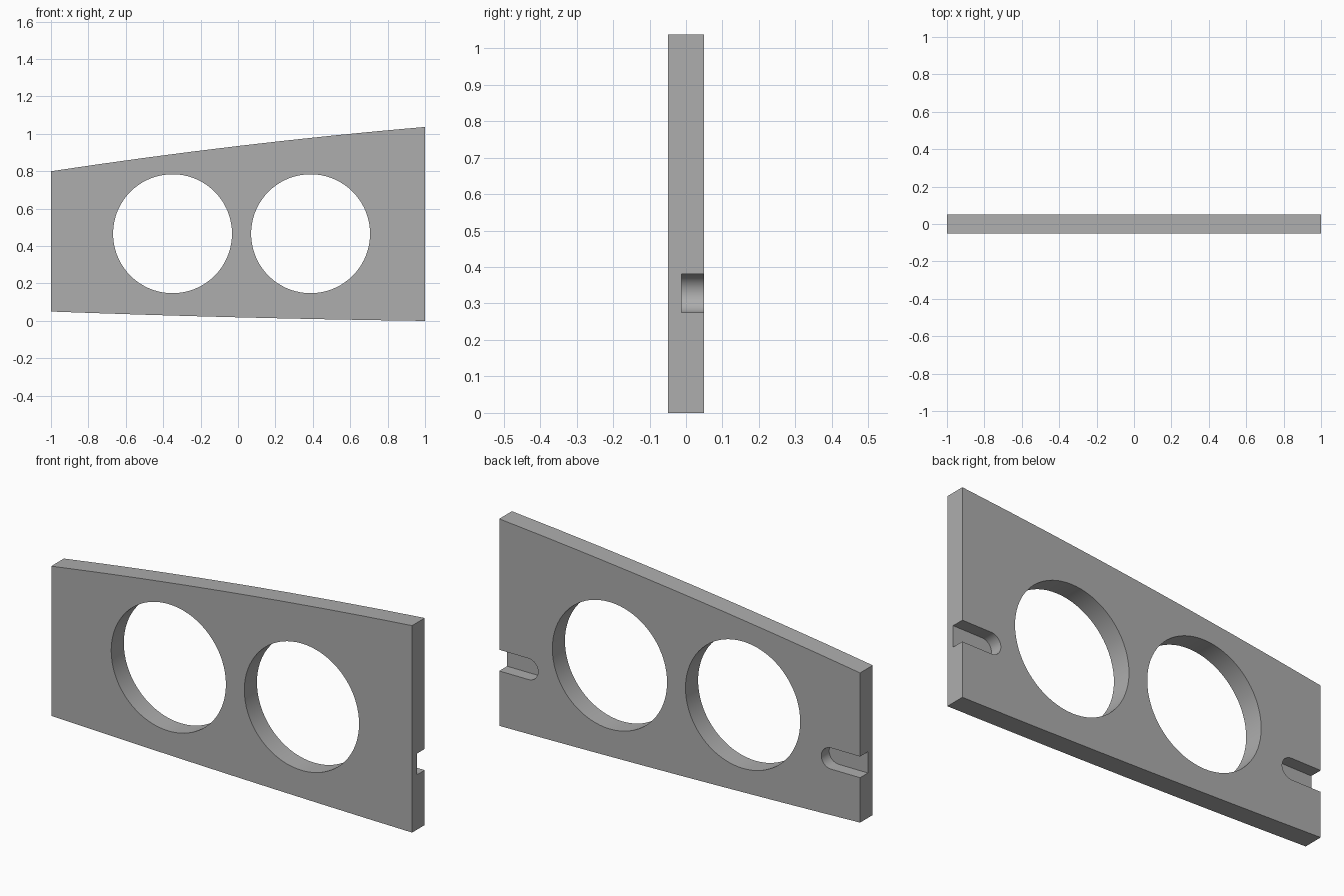
import bpy, bmesh, math

cube = bpy.data.objects.get("Cube")
if cube:
    bpy.data.objects.remove(cube, do_unlink=True)

HALF = 0.05          # half the plate thickness
HOLE_R = 0.318
SLOT_R = 0.053
SLOT_Z = 0.328
STEPS = 8

grey = bpy.data.materials.new("plain grey")
grey.use_nodes = True
colour = (0.42, 0.42, 0.42, 1)
grey.diffuse_color = colour
grey.node_tree.nodes["Principled BSDF"].inputs["Base Color"].default_value = colour


def prism(name, outline, y0, y1):
    """Extrude an (x, z) outline from y0 to y1."""
    bm = bmesh.new()
    face = bm.faces.new([bm.verts.new((x, y0, z)) for x, z in outline])
    new = bmesh.ops.extrude_face_region(bm, geom=[face])["geom"]
    moved = [v for v in new if isinstance(v, bmesh.types.BMVert)]
    bmesh.ops.translate(bm, verts=moved, vec=(0, y1 - y0, 0))
    bmesh.ops.recalc_face_normals(bm, faces=bm.faces)
    mesh = bpy.data.meshes.new(name)
    bm.to_mesh(mesh)
    bm.free()
    mesh.materials.append(grey)
    obj = bpy.data.objects.new(name, mesh)
    bpy.context.collection.objects.link(obj)
    return obj


def arc(cx, cz, r, start, end, n):
    angles = [start + (end - start) * i / n for i in range(n + 1)]
    return [(cx + r * math.cos(a), cz + r * math.sin(a)) for a in angles]


# Tapered plate with gently bowed top and bottom edges
xs = [-1 + 2 * i / STEPS for i in range(STEPS + 1)]
bottom = [(x, 0.019 - 0.025 * x + 0.006 * x * x) for x in xs]
top = [(x, 0.935 + 0.1185 * x - 0.0165 * x * x) for x in reversed(xs)]
plate = prism("plate", bottom + top, -HALF, HALF)

# Two round through holes
cutters = []
for side, cx in (("right", -0.35), ("left", 0.388)):
    ring = arc(cx, 0.466, HOLE_R, 0, math.tau, 72)[:-1]
    cutters.append(prism(side + "_hole_cutter", ring, -0.2, 0.2))

# Blind round-ended slots in the back, open at each end
for side, s in (("right", -1), ("left", 1)):
    inner = arc(-0.838, SLOT_Z, SLOT_R, math.pi / 2, -math.pi / 2, 16)
    outline = inner + [(-1.1, SLOT_Z - SLOT_R), (-1.1, SLOT_Z + SLOT_R)]
    cutters.append(prism(side + "_slot_cutter",
                         [(-s * x, z) for x, z in outline], -0.012, 0.2))

for cutter in cutters:
    mod = plate.modifiers.new(cutter.name, "BOOLEAN")
    mod.operation = "DIFFERENCE"
    mod.solver = "EXACT"
    mod.object = cutter
    cutter.hide_render = True

# Bake the cuts, then drop the cutters
bpy.context.view_layer.update()
graph = bpy.context.evaluated_depsgraph_get()
baked = bpy.data.meshes.new_from_object(plate.evaluated_get(graph))
plate.modifiers.clear()
plate.data = baked
for cutter in cutters:
    bpy.data.objects.remove(cutter, do_unlink=True)

bpy.ops.object.select_all(action="DESELECT")
plate.select_set(True)
bpy.context.view_layer.objects.active = plate
bpy.ops.object.shade_smooth_by_angle(angle=math.radians(30))
